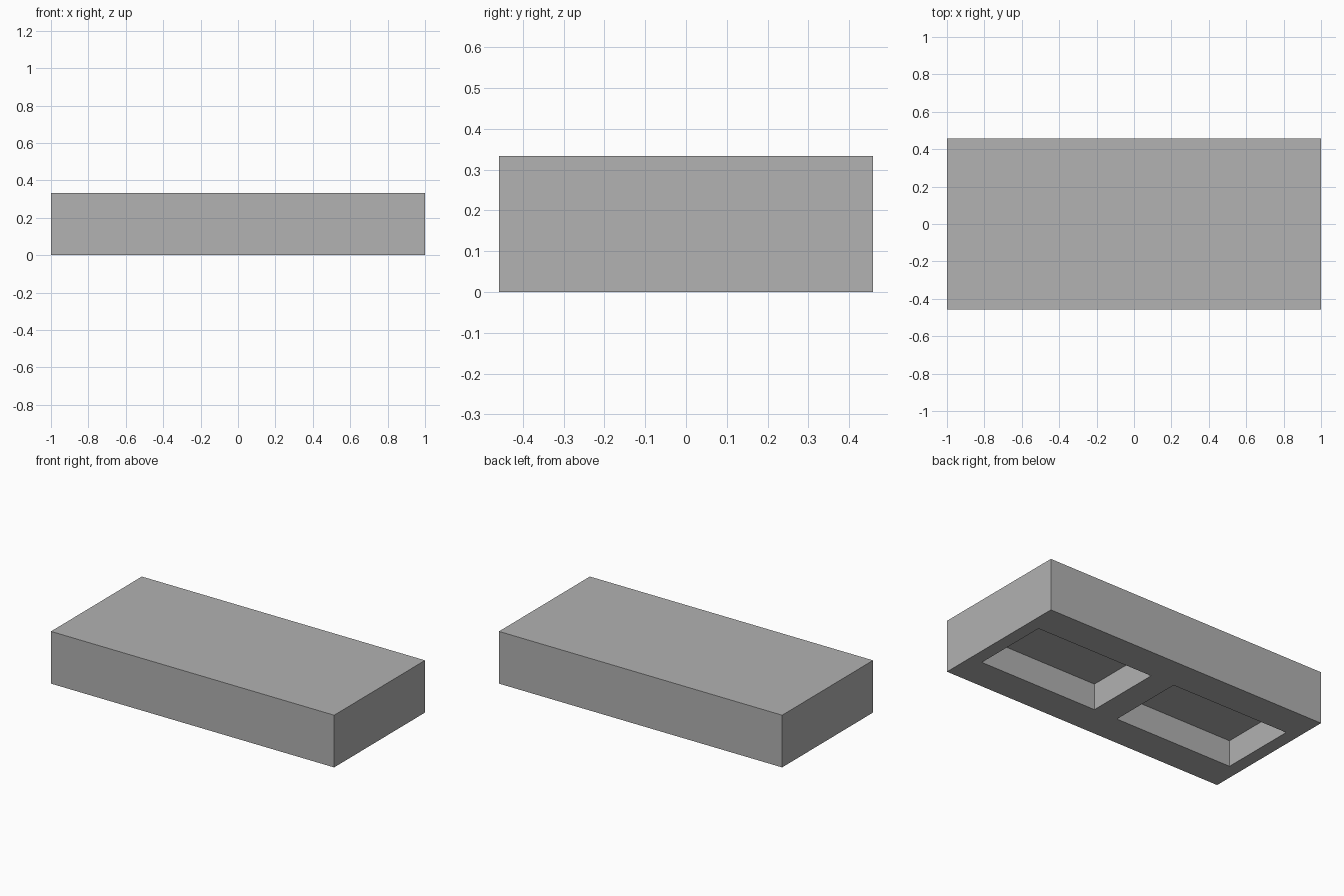
import bpy

if "Cube" in bpy.data.objects:
    bpy.data.objects.remove(bpy.data.objects["Cube"], do_unlink=True)

U = 1 / 12  # design unit: the slab is 24 x 11 x 4 units

grey = bpy.data.materials.new("light_grey")
grey.use_nodes = True
colour = (0.445, 0.445, 0.445, 1)
grey.diffuse_color = colour
grey.node_tree.nodes["Principled BSDF"].inputs["Base Color"].default_value = colour


def box(name, centre, size):
    """Box given in design units, with its scale baked into the mesh."""
    bpy.ops.mesh.primitive_cube_add(size=1, location=[c * U for c in centre])
    ob = bpy.context.object
    ob.name = name
    ob.scale = [s * U for s in size]
    bpy.ops.object.transform_apply(location=True, rotation=False, scale=True)
    ob.data.materials.append(grey)
    return ob


# Solid slab
slab = box("slab", (0, 0, 2), (24, 11, 4))

# Two rectangular pockets, recessed half the height into the underside
for side, x in (("left", 6), ("right", -6)):
    cutter = box(side + "_pocket_cutter", (x, 0, 0), (10, 6, 4))
    cutter.hide_render = True
    mod = slab.modifiers.new(side + "_pocket", "BOOLEAN")
    mod.operation = "DIFFERENCE"
    mod.solver = "EXACT"
    mod.object = cutter
    bpy.context.view_layer.objects.active = slab
    bpy.ops.object.modifier_apply(modifier=mod.name)
    bpy.data.objects.remove(cutter, do_unlink=True)
